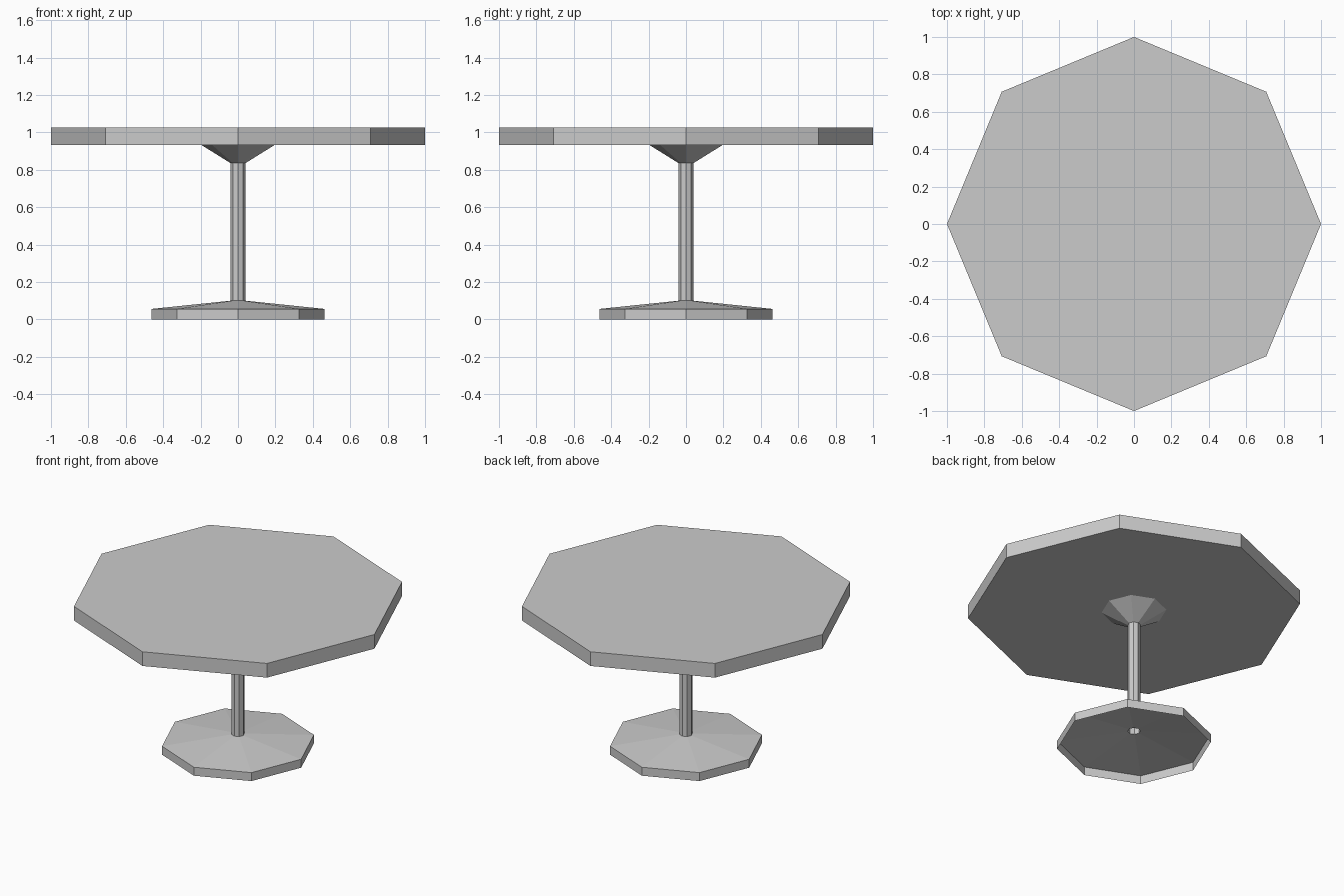
import bpy, bmesh, math

if "Cube" in bpy.data.objects:
    bpy.data.objects.remove(bpy.data.objects["Cube"])

SIDES = 8
grey = bpy.data.materials.new("plain grey")
grey.diffuse_color = (0.6, 0.6, 0.6, 1)
grey.use_nodes = True
grey.node_tree.nodes["Principled BSDF"].inputs["Base Color"].default_value = grey.diffuse_color


def octagon_shell(name, profile, cap_top=False):
    """Sweep a bottom-to-top (radius, z) profile round z, corners on the axes."""
    bm = bmesh.new()
    rings = []
    for r, z in profile:
        rings.append([bm.verts.new((r * math.cos(math.tau * i / SIDES),
                                    r * math.sin(math.tau * i / SIDES), z))
                      for i in range(SIDES)])
    for low, high in zip(rings, rings[1:]):
        for i in range(SIDES):
            j = (i + 1) % SIDES
            bm.faces.new((low[i], low[j], high[j], high[i]))
    if cap_top:
        bm.faces.new(rings[-1])
    mesh = bpy.data.meshes.new(name)
    bm.to_mesh(mesh)
    bm.free()
    mesh.materials.append(grey)
    obj = bpy.data.objects.new(name, mesh)
    bpy.context.collection.objects.link(obj)
    return obj


# Hollow foot: upright rim and shallow sloping cover, open underneath
octagon_shell("foot", [(0.463, 0), (0.463, 0.056), (0.039, 0.1)])
# Hollow column
octagon_shell("column", [(0.039, 0.1), (0.039, 0.835)])
# Flared support under the top
octagon_shell("flared_support", [(0.039, 0.835), (0.195, 0.932)])
# Thick octagonal top, its underside meeting the support
octagon_shell("table_top", [(0.195, 0.932), (1, 0.932), (1, 1.026)], cap_top=True)
